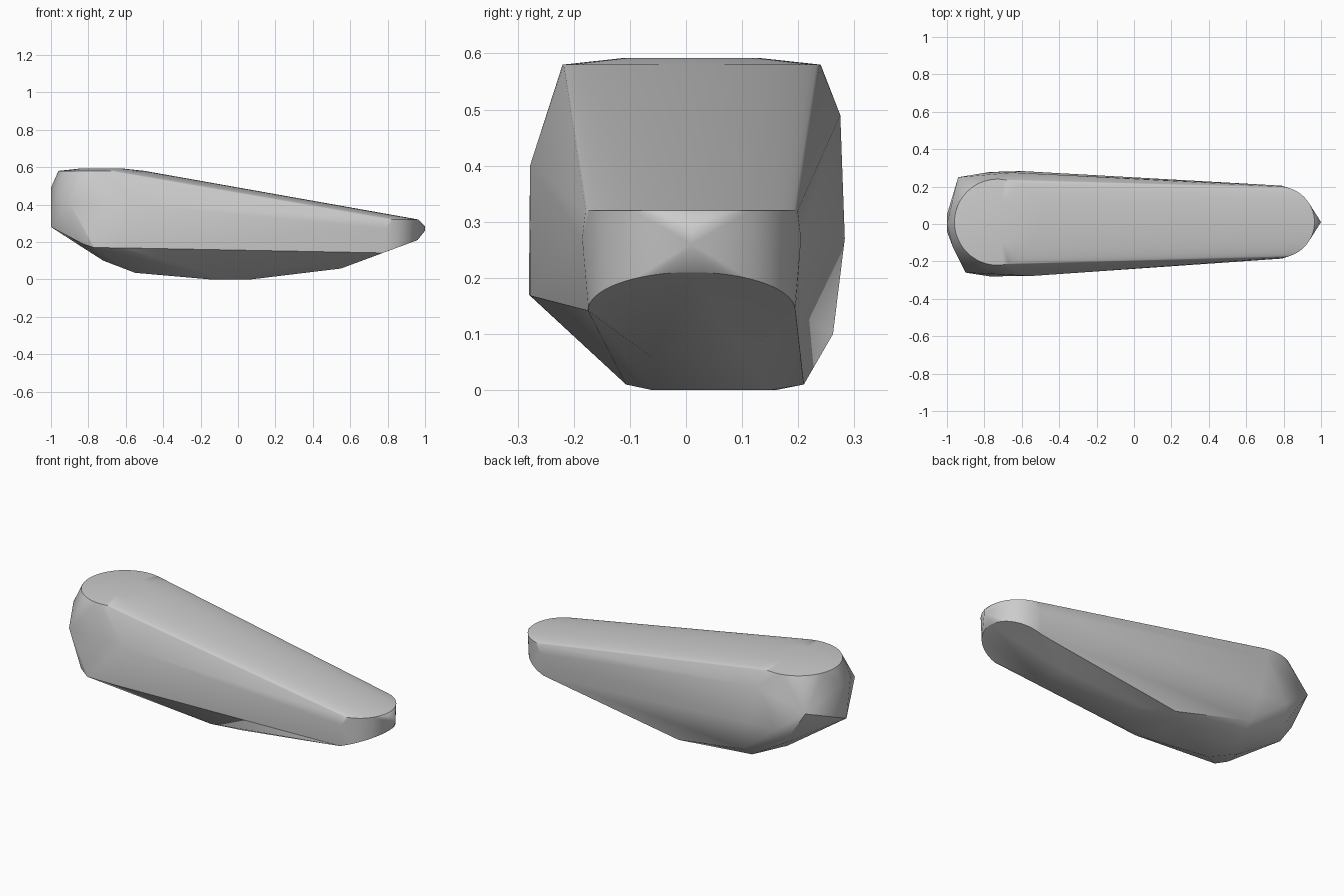
import bpy
import bmesh
from math import cos, sin, pi

cube = bpy.data.objects.get("Cube")
if cube:
    bpy.data.objects.remove(cube, do_unlink=True)


def arc(cx, radius, start, end, steps, height):
    """Points along an arc seen from above; height is a function of x."""
    points = []
    for i in range(steps + 1):
        a = start + (end - start) * i / steps
        x = cx + radius * cos(a)
        points.append((x, 0.01 + radius * sin(a), height(x)))
    return points


# Broad end: round top rim with a slightly raised crown
points = arc(-0.73, 0.23, 0, 2 * pi, 48, lambda x: 0.58)
points += arc(-0.73, 0.12, 0, 2 * pi, 32, lambda x: 0.592)

# Narrow end: half-round upper rim and sloping lower rim
points += arc(0.775, 0.19, -pi / 2, pi / 2, 32, lambda x: 0.32)
points += arc(0.775, 0.185, -pi / 2, pi / 2, 32, lambda x: 0.21 + 0.37 * (x - 0.96))
points += [(1.0, 0.01, 0.285), (1.0, 0.01, 0.26), (0.79, 0.205, 0.27), (0.79, -0.185, 0.27)]

# Front flank
points += [(-0.55, -0.278, 0.4), (-0.9, -0.26, 0.41), (-0.77, -0.28, 0.17),
           (-0.6, -0.277, 0.168), (-0.83, -0.25, 0.19)]

# Back flank
points += [(-0.6, 0.283, 0.27), (-0.65, 0.275, 0.49), (-0.77, 0.278, 0.27),
           (-0.94, 0.25, 0.4), (-0.8, 0.24, 0.19), (-0.55, 0.262, 0.1)]

# Blunt end face
points += [(-1.0, 0.0, 0.49), (-1.0, -0.04, 0.28), (-1.0, 0.05, 0.32), (-0.97, -0.12, 0.49)]

# Keel facets
points += [(-0.83, 0.0, 0.17), (-0.72, -0.04, 0.1), (-0.72, 0.1, 0.1),
           (-0.55, -0.07, 0.035), (-0.55, 0.18, 0.035),
           (-0.15, -0.06, 0), (-0.15, 0.16, 0), (0.07, -0.06, 0), (0.07, 0.15, 0),
           (-0.1, 0.21, 0.01), (-0.1, -0.107, 0.01),
           (0.55, -0.06, 0.058), (0.55, 0.1, 0.058)]

# Wrap the rims and facets in one skin
bm = bmesh.new()
for p in points:
    bm.verts.new(p)
hull = bmesh.ops.convex_hull(bm, input=bm.verts)
loose = {g for g in hull["geom_interior"] + hull["geom_unused"]
         if isinstance(g, bmesh.types.BMVert)}
bmesh.ops.delete(bm, geom=list(loose), context="VERTS")
bmesh.ops.recalc_face_normals(bm, faces=bm.faces)
mesh = bpy.data.meshes.new("tapered_body")
bm.to_mesh(mesh)
bm.free()

body = bpy.data.objects.new("tapered_body", mesh)
bpy.context.collection.objects.link(body)

# Single grey finish
grey = bpy.data.materials.new("plain_grey")
grey.use_nodes = True
colour = (0.6, 0.6, 0.6, 1.0)
grey.diffuse_color = colour
grey.node_tree.nodes["Principled BSDF"].inputs["Base Color"].default_value = colour
mesh.materials.append(grey)

bpy.ops.object.select_all(action="DESELECT")
body.select_set(True)
bpy.context.view_layer.objects.active = body
bpy.ops.object.shade_smooth_by_angle(angle=pi / 6)
